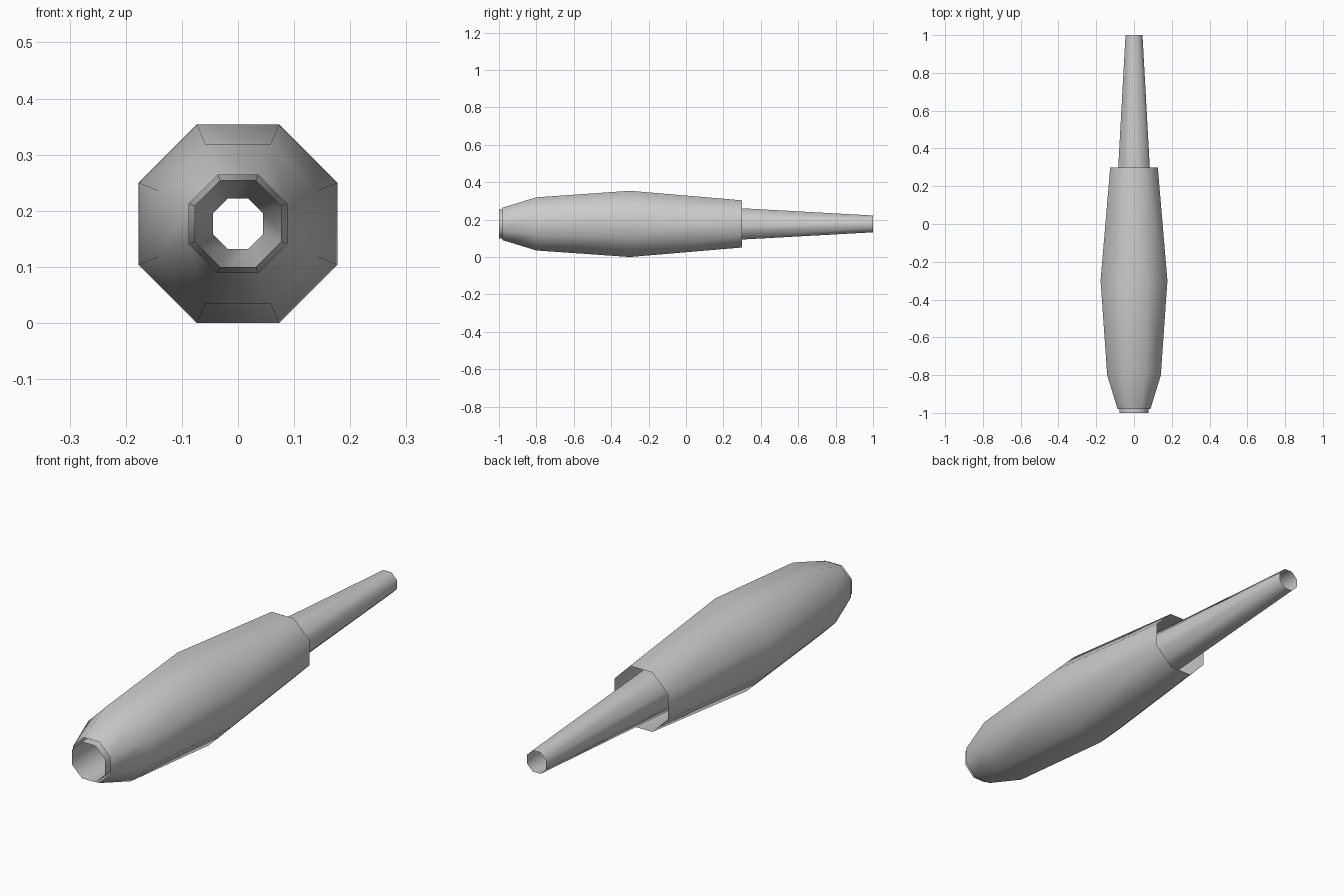
import bpy
import bmesh
import math

SIDES = 8
AXIS_HEIGHT = 0.177

cube = bpy.data.objects.get("Cube")
if cube:
    bpy.data.objects.remove(cube, do_unlink=True)

grey = bpy.data.materials.new("plain grey")
grey.use_nodes = True
colour = (0.6, 0.6, 0.6, 1)
grey.diffuse_color = colour
grey.node_tree.nodes["Principled BSDF"].inputs["Base Color"].default_value = colour


def open_tube(name, profile):
    """Eight-sided open skin along y; profile holds (y, distance to a flat side)."""
    bm = bmesh.new()
    rings = []
    for y, flat in profile:
        radius = flat / math.cos(math.pi / SIDES)
        ring = []
        for i in range(SIDES):
            a = (i + 0.5) * math.tau / SIDES
            ring.append(bm.verts.new((radius * math.cos(a), y,
                                      AXIS_HEIGHT + radius * math.sin(a))))
        rings.append(ring)
    for near, far in zip(rings, rings[1:]):
        for i in range(SIDES):
            j = (i + 1) % SIDES
            face = bm.faces.new((near[i], far[i], far[j], near[j]))
            face.smooth = True
    bm.normal_update()
    mesh = bpy.data.meshes.new(name)
    bm.to_mesh(mesh)
    bm.free()
    mesh.materials.append(grey)
    obj = bpy.data.objects.new(name, mesh)
    bpy.context.collection.objects.link(obj)
    return obj


# Bulging outer sleeve, open at both ends
open_tube("outer_sleeve", [(-0.98, 0.087), (-0.8, 0.142), (-0.3, 0.177), (0.3, 0.126)])

# Inner barrel: mouth at the front, long taper out of the back
open_tube("inner_barrel", [(-1, 0.077), (0, 0.1), (1, 0.045)])
